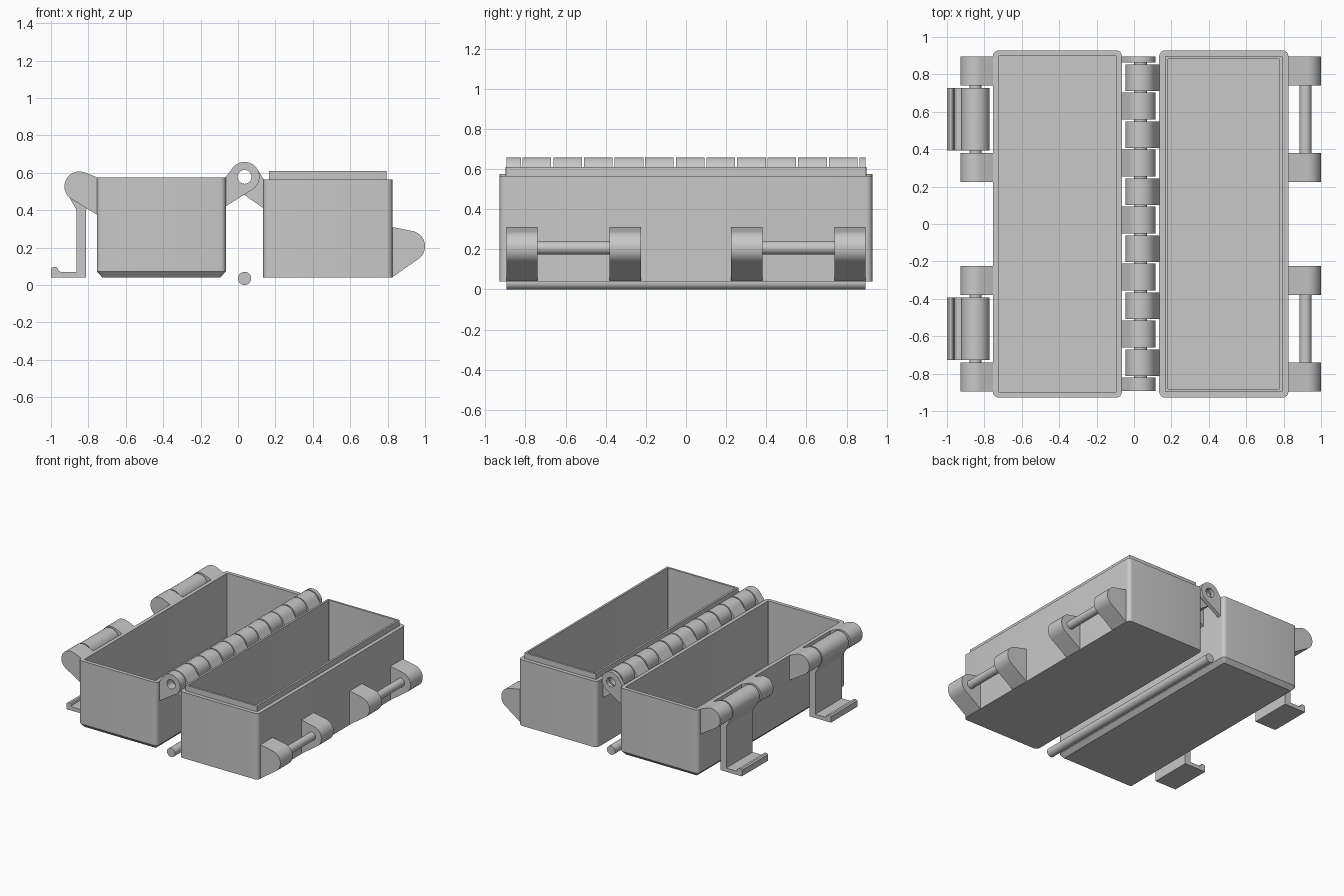
import bpy
import bmesh
from math import cos, sin, pi, tau
from mathutils import Vector
from mathutils.geometry import convex_hull_2d

if "Cube" in bpy.data.objects:
    bpy.data.objects.remove(bpy.data.objects["Cube"], do_unlink=True)

grey = bpy.data.materials.new("light_grey")
grey.use_nodes = True
colour = (0.58, 0.58, 0.58, 1)
grey.diffuse_color = colour
grey.node_tree.nodes["Principled BSDF"].inputs["Base Color"].default_value = colour
parts = []


def add_object(name, bm):
    """Turn a bmesh into a finished object."""
    bmesh.ops.remove_doubles(bm, verts=bm.verts, dist=0.0002)
    bmesh.ops.recalc_face_normals(bm, faces=bm.faces)
    mesh = bpy.data.meshes.new(name)
    bm.to_mesh(mesh)
    bm.free()
    mesh.materials.clear()
    mesh.materials.append(grey)
    obj = bpy.data.objects.new(name, mesh)
    bpy.context.collection.objects.link(obj)
    parts.append(obj)
    return obj


def circle(centre, radius, count=48):
    return [Vector((centre[0] + radius * cos(tau * i / count),
                    centre[1] + radius * sin(tau * i / count))) for i in range(count)]


def lug(centre, radius, *corners):
    """Outline of a round eye tangent to a flat foot."""
    points = circle(centre, radius) + [Vector(c) for c in corners]
    return [points[i] for i in convex_hull_2d(points)]


def extrude(name, loops, y0, y1):
    """Extrude x-z outlines (the later ones are holes) from y0 to y1."""
    curve = bpy.data.curves.new(name + "_outline", "CURVE")
    curve.dimensions = "2D"
    curve.fill_mode = "BOTH"
    curve.extrude = (y1 - y0) / 2
    for loop in loops:
        spline = curve.splines.new("POLY")
        spline.points.add(len(loop) - 1)
        for point, co in zip(spline.points, loop):
            point.co = (co[0], co[1], 0, 1)
        spline.use_cyclic_u = True
    temp = bpy.data.objects.new(name + "_outline", curve)
    bpy.context.collection.objects.link(temp)
    graph = bpy.context.evaluated_depsgraph_get()
    mesh = bpy.data.meshes.new_from_object(temp.evaluated_get(graph))
    bm = bmesh.new()
    bm.from_mesh(mesh)
    bpy.data.objects.remove(temp, do_unlink=True)
    bpy.data.curves.remove(curve)
    bpy.data.meshes.remove(mesh)
    # Stand the outline upright, facing the front
    for v in bm.verts:
        x, z, depth = v.co
        v.co = (x, (y0 + y1) / 2 - depth, z)
    return add_object(name, bm)


def tub(name, cx, half_x, half_y, rings):
    """Hollow box from rounded rings of (inset, corner radius, height)."""
    bm = bmesh.new()
    previous = None
    for inset, r, z in rings:
        ring = []
        for quarter, (sx, sy) in enumerate([(1, 1), (-1, 1), (-1, -1), (1, -1)]):
            for step in range(7):
                a = (quarter + step / 6) * pi / 2
                ring.append(bm.verts.new((cx + sx * (half_x - inset - r) + r * cos(a),
                                          sy * (half_y - inset - r) + r * sin(a), z)))
        if previous:
            for i in range(len(ring)):
                j = (i + 1) % len(ring)
                bm.faces.new((previous[i], previous[j], ring[j], ring[i]))
        else:
            bm.faces.new(ring)
        previous = ring
    bm.faces.new(previous)
    return add_object(name, bm)


# Two halves of the case: chamfered base and lipped lid
tub("base_box", -0.41, 0.345, 0.928,
    [(0.03, 0.004, 0.04), (0, 0.03, 0.072), (0, 0.03, 0.575),
     (0.03, 0.004, 0.575), (0.03, 0.004, 0.07)])
tub("lid_box", 0.48, 0.345, 0.928,
    [(0, 0.03, 0.04), (0, 0.03, 0.565), (0.03, 0.006, 0.565),
     (0.03, 0.006, 0.61), (0.046, 0.004, 0.61), (0.046, 0.004, 0.07)])

# Interleaved hinge knuckles with an open bore
axis = (0.035, 0.578)
bore = circle(axis, 0.037)
base_knuckle = lug(axis, 0.08, (-0.067, 0.575), (-0.067, 0.42))
lid_knuckle = lug(axis, 0.08, (0.137, 0.565), (0.137, 0.41))
pitch = 0.305
for i in range(7):
    top = 0.703 + pitch * (1 - i)
    extrude(f"base_knuckle_{i + 1}", [base_knuckle, bore],
            max(top - 0.144, -0.893), min(top, 0.895))
for i in range(6):
    top = 0.853 - pitch * i
    extrude(f"lid_knuckle_{i + 1}", [lid_knuckle, bore], top - 0.142, top)

# Loose hinge pin lying below the bore
extrude("hinge_pin", [circle((0.035, 0.035), 0.035)], -0.893, 0.893)

# Latches on the base and catches on the lid
pivot = (-0.848, 0.527)
catch = (0.917, 0.207)
base_ear = lug(pivot, 0.08, (-0.753, 0.575), (-0.753, 0.375))
lid_ear = lug(catch, 0.083, (0.823, 0.31), (0.823, 0.04))
latch_eye = lug(pivot, 0.076, (-0.863, 0.40), (-0.813, 0.40))
latch_arm = [(-0.813, 0.5), (-0.863, 0.5), (-0.863, 0.07), (-0.948, 0.07),
             (-0.96, 0.077), (-0.964, 0.09), (-0.972, 0.096), (-0.99, 0.096),
             (-1.0, 0.088), (-1.0, 0.04), (-0.813, 0.04)]
for side, centre in (("front", -0.56), ("back", 0.56)):
    for end, sign in (("a", -1), ("b", 1)):
        y0, y1 = sorted((centre + sign * 0.18, centre + sign * 0.335))
        extrude(f"{side}_base_ear_{end}", [base_ear], y0, y1)
        extrude(f"{side}_lid_ear_{end}", [lid_ear], y0, y1)
    extrude(f"{side}_latch_pin", [circle(pivot, 0.032)], centre - 0.2, centre + 0.2)
    extrude(f"{side}_catch_bar", [circle(catch, 0.032)], centre - 0.2, centre + 0.2)
    extrude(f"{side}_latch_eye", [latch_eye], centre - 0.166, centre + 0.166)
    extrude(f"{side}_latch_arm", [latch_arm], centre - 0.166, centre + 0.166)

# Smooth the round surfaces and keep the hard edges
bpy.ops.object.select_all(action="DESELECT")
for obj in parts:
    obj.select_set(True)
bpy.context.view_layer.objects.active = parts[0]
bpy.ops.object.shade_smooth_by_angle()
